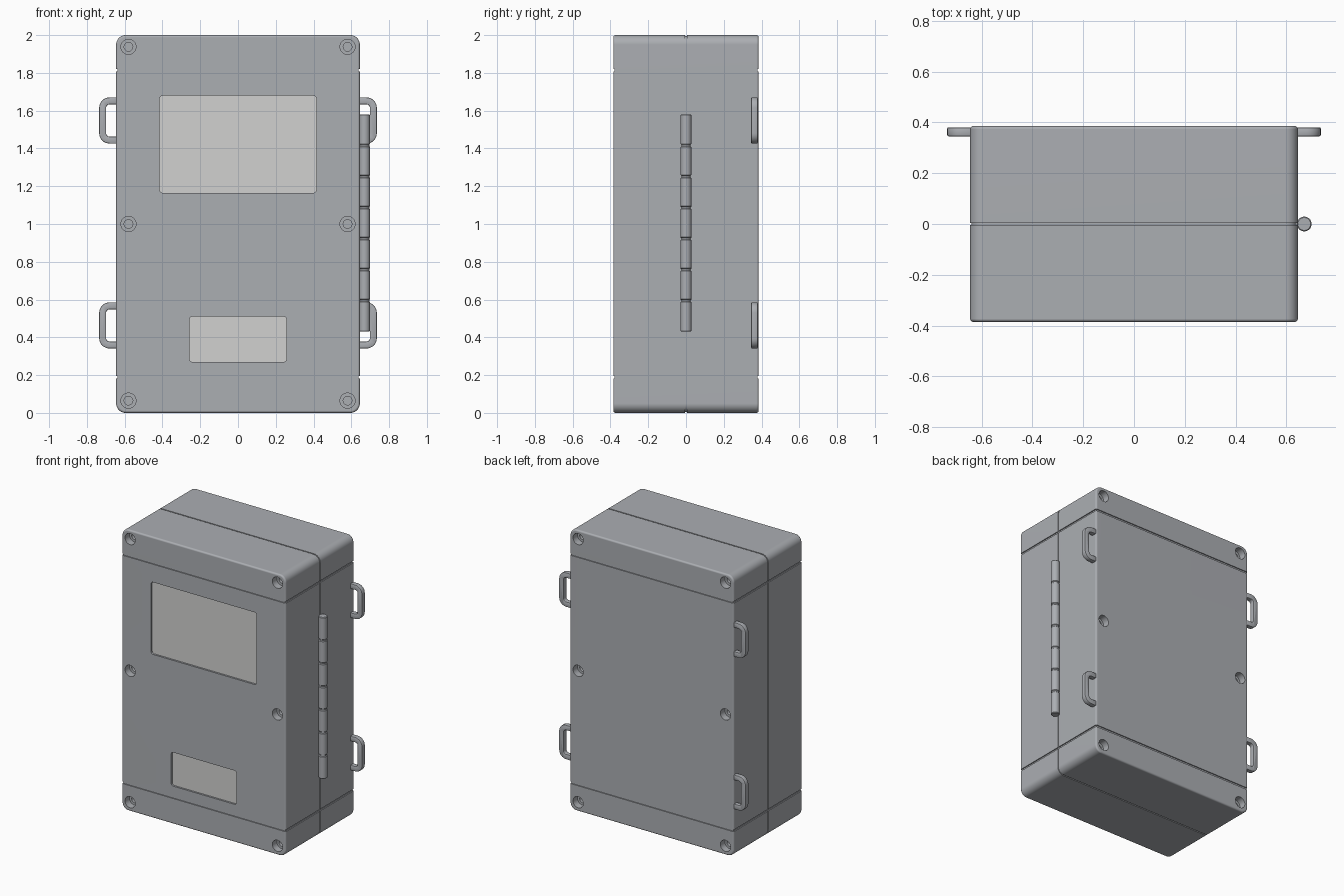
import bpy, bmesh, math

if "Cube" in bpy.data.objects:
    bpy.data.objects.remove(bpy.data.objects["Cube"])

W, D, H = 0.645, 0.385, 1.0      # half width, half depth, half height


def material(name, rgb):
    m = bpy.data.materials.new(name)
    m.diffuse_color = (*rgb, 1)
    m.use_nodes = True
    m.node_tree.nodes["Principled BSDF"].inputs["Base Color"].default_value = m.diffuse_color
    return m


GREY = material("case grey", (0.41, 0.425, 0.45))
LIGHT = material("window light grey", (0.64, 0.64, 0.63))


def arc(cx, cz, r, a0, a1, n=8):
    return [(cx + r * math.cos(math.radians(a0 + (a1 - a0) * i / n)),
             cz + r * math.sin(math.radians(a0 + (a1 - a0) * i / n))) for i in range(n + 1)]


def rounded_rect(hw, hh, r, cx=0, cz=0, n=8):
    pts = []
    for sx, sz, a in ((1, 1, 0), (-1, 1, 90), (-1, -1, 180), (1, -1, 270)):
        pts += arc(cx + sx * (hw - r), cz + sz * (hh - r), r, a, a + 90, n)
    return pts


def circle(cx, cy, r, n=32):
    return arc(cx, cy, r, 0, 360, n)[:-1]


def along_y(pts, y):
    return [(x, y, z) for x, z in pts]


def loft(bm, rings, closed=False):
    """Skin a series of equal-length rings, capped or joined end to start."""
    vs = [[bm.verts.new(p) for p in ring] for ring in rings]
    n = len(vs[0])
    pairs = list(zip(vs, vs[1:])) + ([(vs[-1], vs[0])] if closed else [])
    for a, b in pairs:
        for i in range(n):
            j = (i + 1) % n
            bm.faces.new((a[i], a[j], b[j], b[i]))
    if not closed:
        bm.faces.new(vs[0][::-1])
        bm.faces.new(vs[-1])


def make_object(name, bm, mat):
    bmesh.ops.recalc_face_normals(bm, faces=bm.faces)
    me = bpy.data.meshes.new(name)
    bm.to_mesh(me)
    bm.free()
    me.materials.append(mat)
    ob = bpy.data.objects.new(name, me)
    bpy.context.collection.objects.link(ob)
    return ob


def activate(ob):
    bpy.ops.object.select_all(action='DESELECT')
    ob.select_set(True)
    bpy.context.view_layer.objects.active = ob


def smooth(ob):
    activate(ob)
    bpy.ops.object.shade_smooth_by_angle(angle=math.radians(35))


# Case: rounded block with softened front/back rims and a seam groove at y = 0
rim = 0.012
half = [(-D + rim - rim * math.cos(math.radians(a)), rim - rim * math.sin(math.radians(a)))
        for a in (0, 22.5, 45, 67.5, 90)]
half += [(-0.004, 0), (-0.004, 0.006)]
steps = half + [(-y, d) for y, d in reversed(half)]
bm = bmesh.new()
loft(bm, [along_y(rounded_rect(W - d, H - d, 0.05 - d, 0, H), y) for y, d in steps])
case = make_object("case", bm, GREY)

# Cutter: end-cap grooves, counterbored screw holes and window recesses
bm = bmesh.new()
for z0, z1 in ((0.182, 0.195), (1.807, 1.82)):
    def frame(hx, hy, z):
        return [(hx, hy, z), (-hx, hy, z), (-hx, -hy, z), (hx, -hy, z)]
    loft(bm, [frame(0.75, 0.5, z0), frame(0.75, 0.5, z1),
              frame(W - 0.007, D - 0.007, z1), frame(W - 0.007, D - 0.007, z0)], closed=True)

for side in (-1, 1):
    for x in (-0.58, 0.58):
        for z in (0.065, 1.0, 1.938):
            loft(bm, [along_y(circle(x, z, r), side * y) for y, r in
                      ((0.45, 0.04), (0.335, 0.04), (0.335, 0.023), (0.285, 0.023))])

WINDOWS = {"display_window": (0, 1.422, 0.415, 0.257),
           "label_window": (0, 0.39, 0.257, 0.12)}
for x, z, hw, hh in WINDOWS.values():
    loft(bm, [along_y(rounded_rect(hw, hh, 0.016, x, z), y) for y in (-0.45, -0.368)])
cutter = make_object("case_cutter", bm, GREY)
cutter.hide_render = True

mod = case.modifiers.new("cuts", 'BOOLEAN')
mod.operation = 'DIFFERENCE'
mod.solver = 'EXACT'
mod.object = cutter
activate(case)
bpy.ops.object.modifier_apply(modifier=mod.name)
bpy.data.objects.remove(cutter)
smooth(case)
wn = case.modifiers.new("flat_normals", 'WEIGHTED_NORMAL')
wn.keep_sharp = True

# Window plates on the recess floors
for name, (x, z, hw, hh) in WINDOWS.items():
    bm = bmesh.new()
    loft(bm, [along_y(rounded_rect(hw + 0.002, hh + 0.002, 0.016, x, z), y)
              for y in (-0.372, -0.364)])
    make_object(name, bm, LIGHT)

# Hinge barrel: seven knuckles with narrow necks between them
bm = bmesh.new()
z0, z1, knuckles = 0.43, 1.58, 7
step = (z1 - z0) / knuckles
rings = []
for k in range(knuckles):
    a = z0 + k * step + (0.004 if k else 0)
    b = z0 + (k + 1) * step - (0.004 if k < knuckles - 1 else 0)
    profile = [(a, 0.025), (a + 0.004, 0.029), (b - 0.004, 0.029), (b, 0.025)]
    rings += [[(x, y, z) for x, y in circle(0.67, 0, r)] for z, r in profile]
loft(bm, rings)
smooth(make_object("hinge_barrel", bm, GREY))

# Mounting loops: C-shaped brackets near the back edge, both sides
X_IN, X_OUT, T, R = 0.635, 0.735, 0.037, 0.055
for side, side_name in ((-1, "left"), (1, "right")):
    for zc, level in ((0.463, "lower"), (1.548, "upper")):
        hz = 0.122
        cx = X_OUT - R

        def outline(t):
            return ([(X_IN, zc - hz + t)] + arc(cx, zc - hz + R, R - t, -90, 0)
                    + arc(cx, zc + hz - R, R - t, 0, 90) + [(X_IN, zc + hz - t)])
        pts = [(side * x, z) for x, z in outline(0) + outline(T)[::-1]]
        bm = bmesh.new()
        loft(bm, [along_y(pts, y) for y in (0.345, 0.38)])
        loop = make_object(f"mounting_loop_{level}_{side_name}", bm, GREY)
        bev = loop.modifiers.new("soft_edges", 'BEVEL')
        bev.width = 0.005
        bev.segments = 2
        bev.limit_method = 'ANGLE'
        bev.angle_limit = math.radians(60)
        activate(loop)
        bpy.ops.object.modifier_apply(modifier=bev.name)
        smooth(loop)
